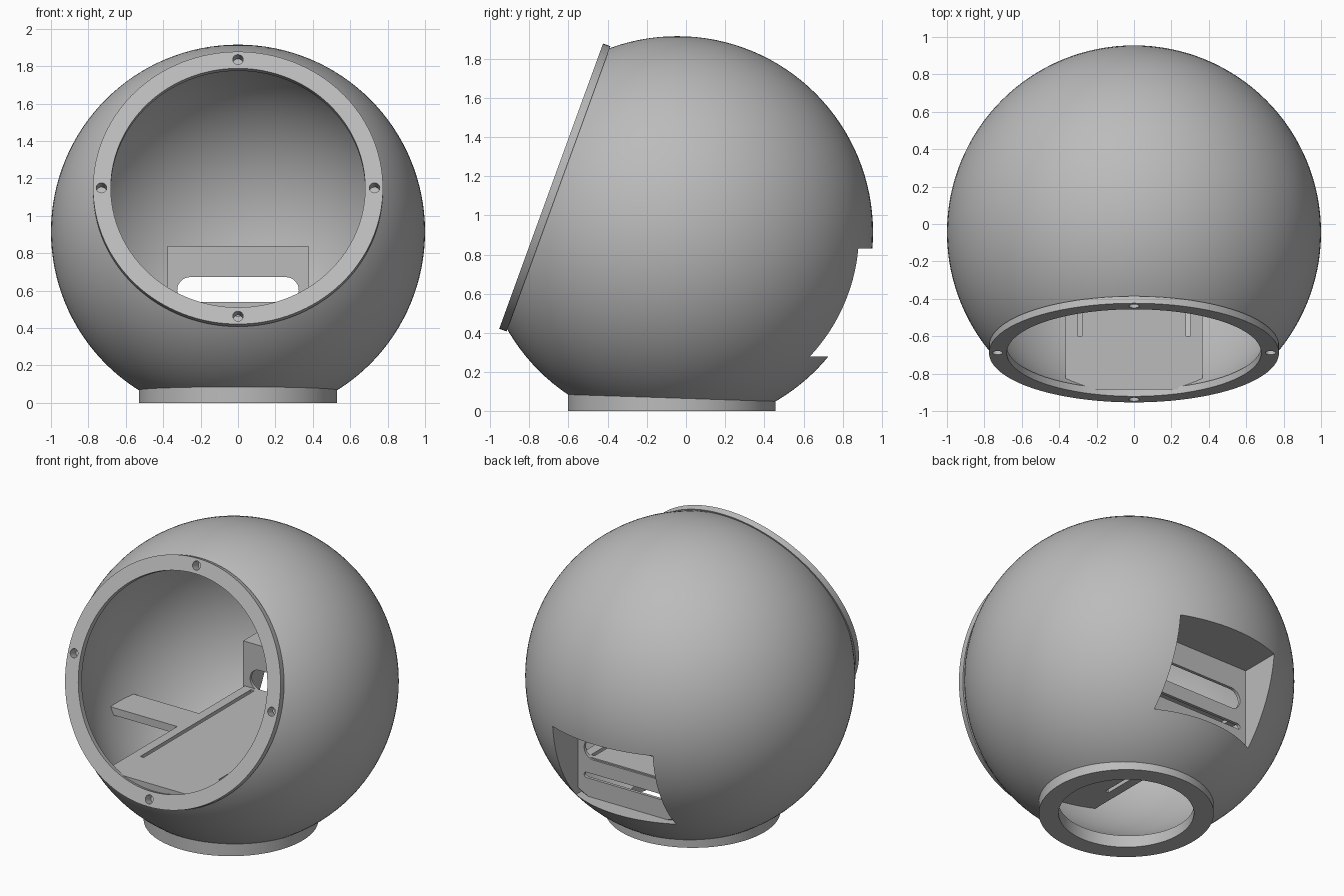
import bpy, math
from mathutils import Matrix, Vector

if "Cube" in bpy.data.objects:
    bpy.data.objects.remove(bpy.data.objects["Cube"], do_unlink=True)

C = Vector((0, -0.045, 0.915))          # centre of the globe
TILT = math.radians(20)
N = Vector((0, -math.cos(TILT), math.sin(TILT)))   # facing direction of the opening
UP = Vector((0, math.sin(TILT), math.cos(TILT)))

grey = bpy.data.materials.new("plain grey")
grey.use_nodes = True
COL = (0.5, 0.5, 0.5, 1)
grey.diffuse_color = COL
grey.node_tree.nodes["Principled BSDF"].inputs["Base Color"].default_value = COL


def finish(name):
    ob = bpy.context.object
    ob.name = name
    bpy.ops.object.transform_apply(location=True, rotation=True, scale=True)
    ob.data.materials.append(grey)
    return ob


def ball(name, r):
    bpy.ops.mesh.primitive_uv_sphere_add(segments=128, ring_count=64, radius=r, location=C)
    return finish(name)


def box(name, x0, x1, y0, y1, z0, z1):
    bpy.ops.mesh.primitive_cube_add(size=1, location=((x0 + x1) / 2, (y0 + y1) / 2, (z0 + z1) / 2))
    bpy.context.object.scale = (x1 - x0, y1 - y0, z1 - z0)
    return finish(name)


def rod(name, r, a, b, sides=128):
    a, b = Vector(a), Vector(b)
    bpy.ops.mesh.primitive_cylinder_add(
        vertices=sides, radius=r, depth=(b - a).length, location=(a + b) / 2,
        rotation=(b - a).to_track_quat('Z', 'Y').to_euler())
    return finish(name)


def combine(ob, other, op='DIFFERENCE'):
    """Apply a boolean and throw the second object away."""
    mod = ob.modifiers.new("cut", 'BOOLEAN')
    mod.operation, mod.object, mod.solver = op, other, 'EXACT'
    bpy.context.view_layer.objects.active = ob
    bpy.ops.object.modifier_apply(modifier=mod.name)
    bpy.data.objects.remove(other, do_unlink=True)


def smooth(ob):
    bpy.ops.object.select_all(action='DESELECT')
    ob.select_set(True)
    bpy.context.view_layer.objects.active = ob
    bpy.ops.object.shade_smooth_by_angle(angle=math.radians(25))


def stadium_cut(ob, half, z, r):
    """Slot with round ends through the rear panel."""
    combine(ob, box("slot", -half + r, half - r, 0.5, 0.7, z - r, z + r))
    for s in (-1, 1):
        x = s * (half - r)
        combine(ob, rod("slot_end", r, (x, 0.5, z), (x, 0.7, z), 32))


# Hollow globe, sliced flat behind the front ring
globe = ball("globe_shell", 1)
combine(globe, ball("hollow", 0.94))
combine(globe, rod("front_slice", 1.2, C + N * 0.646, C + N * 2))
combine(globe, box("ground_slice", -2, 2, -2, 2, -1, 0.01))
combine(globe, rod("base_hole", 0.41, (0, -0.073, -0.5), (0, -0.073, 0.3)))
# opening for the rear socket
combine(globe, box("socket_opening", -0.37, 0.37, 0.4, 1.5, 0.28, 0.83))

# Foot ring
foot = rod("foot_ring", 0.53, (0, -0.073, 0), (0, -0.073, 0.12))
combine(foot, rod("foot_hole", 0.41, (0, -0.073, -0.5), (0, -0.073, 0.5)))
combine(foot, ball("foot_trim", 0.95))

# Front mounting ring with four blind screw holes
ring = rod("front_ring", 0.775, C + N * 0.645, C + N * 0.685)
combine(ring, rod("ring_hole", 0.68, C + N * 0.4, C + N * 0.9))
for d in (UP, -UP, Vector((1, 0, 0)), Vector((-1, 0, 0))):
    p = C + d * 0.73
    for part in (ring, globe):
        combine(part, rod("screw_hole", 0.028, p + N * 0.62, p + N * 0.8, 32))

# Rear socket: thin-walled box open to the back
socket = box("rear_socket", -0.376, 0.376, 0.592, 1.2, 0.272, 0.838)
combine(socket, ball("socket_trim", 0.96), 'INTERSECT')
combine(socket, box("socket_recess", -0.37, 0.37, 0.612, 1.5, 0.28, 0.83))
stadium_cut(socket, 0.325, 0.602, 0.07)
stadium_cut(socket, 0.325, 0.42, 0.018)

# Inner shelf with side arms and two long slots
shelf = box("inner_shelf", -0.365, 0.365, -0.885, 0.6, 0.49, 0.54)
combine(shelf, box("side_arms", -1, 1, -0.12, 0.11, 0.49, 0.54), 'UNION')
combine(shelf, ball("shelf_trim", 0.95), 'INTERSECT')
for s in (-1, 1):
    combine(shelf, box("shelf_slot", s * 0.29 - 0.013, s * 0.29 + 0.013, -0.6, 0.57, 0.4, 0.6))

for ob in (globe, foot, ring, socket, shelf):
    smooth(ob)
